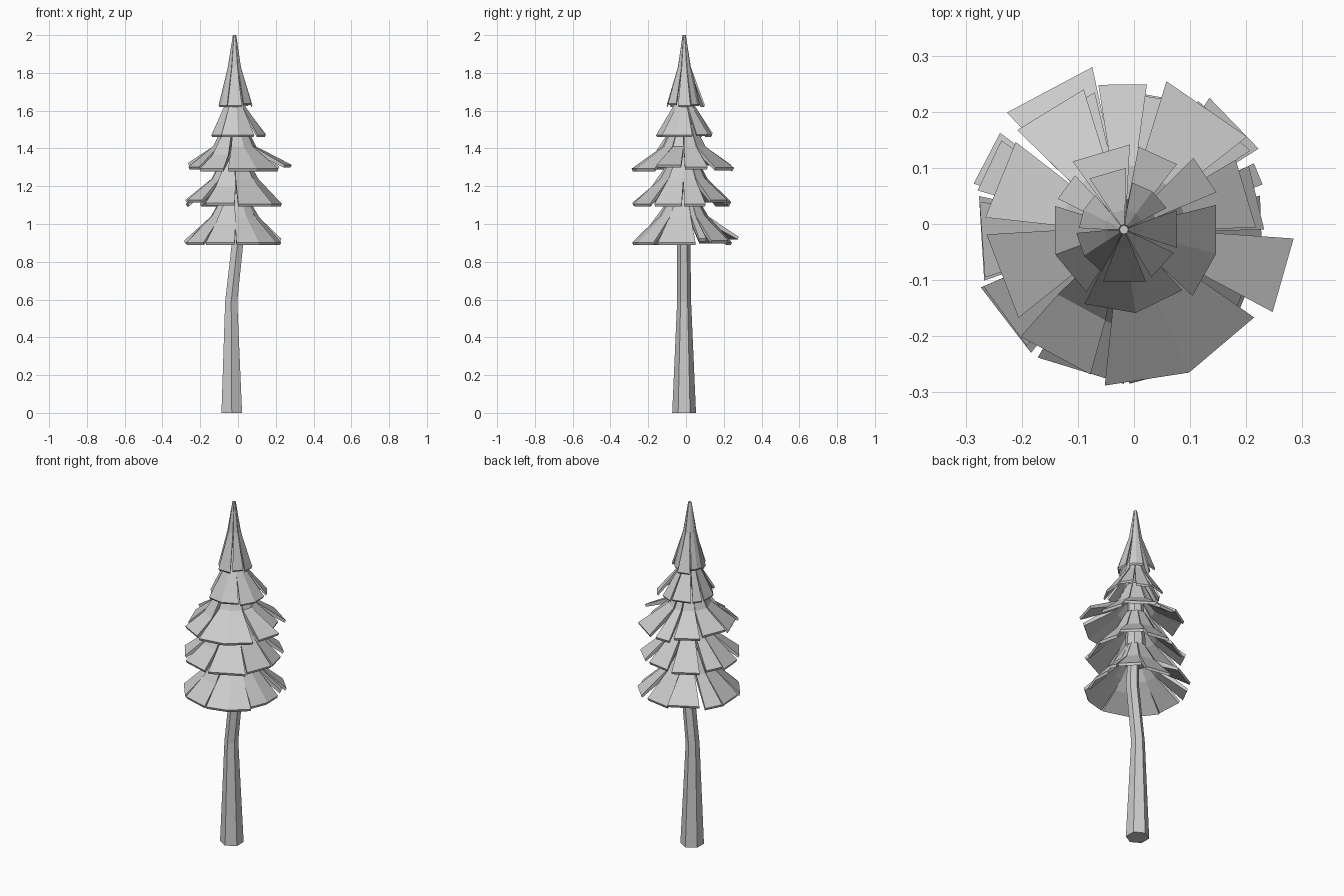
import bpy
import bmesh
from math import cos, sin, radians

if "Cube" in bpy.data.objects:
    bpy.data.objects.remove(bpy.data.objects["Cube"])

grey = bpy.data.materials.new("plain grey")
grey.use_nodes = True
GREY = (0.6, 0.6, 0.6, 1)
grey.diffuse_color = GREY
grey.node_tree.nodes["Principled BSDF"].inputs["Base Color"].default_value = GREY

AXIS_X, AXIS_Y = -0.018, -0.01


def finish(name, bm):
    bmesh.ops.recalc_face_normals(bm, faces=bm.faces)
    mesh = bpy.data.meshes.new(name)
    bm.to_mesh(mesh)
    bm.free()
    mesh.materials.append(grey)
    bpy.context.collection.objects.link(bpy.data.objects.new(name, mesh))


def loft(bm, rings):
    """Skin a list of closed vertex rings and cap both ends."""
    n = len(rings[0])
    for a, b in zip(rings, rings[1:]):
        for i in range(n):
            j = (i + 1) % n
            bm.faces.new((a[i], a[j], b[j], b[i]))
    bm.faces.new(rings[0])
    bm.faces.new(rings[-1])


def column(name, sections, sides):
    """Bent tapering column through (x, y, z, radius) sections."""
    bm = bmesh.new()
    rings = []
    for x, y, z, r in sections:
        angles = [radians(90 + 360 * k / sides) for k in range(sides)]
        rings.append([bm.verts.new((x + r * cos(a), y + r * sin(a), z)) for a in angles])
    loft(bm, rings)
    finish(name, bm)


def bough(bm, shape, top, middle, rim_z, thick):
    """One drooping wedge of foliage between two angles."""
    start, end, reach, lift, bulge = shape
    r0, z0 = top
    r1, z1 = middle[0] + bulge, middle[1] - 0.9 * bulge
    rim = rim_z + lift
    section = [(r0, z0), (r1, z1), (reach, rim), (reach - 0.006, rim - thick),
               (r1 * 0.9, z1 - thick * 2), (r0 * 0.4, z0 - thick * 3)]
    steps = max(1, round((end - start) / 32))
    rings = []
    for s in range(steps + 1):
        ring = []
        for k, (r, z) in enumerate(section):
            # wedges nearly meet at the core and part towards the rim
            spread = 0 if k in (2, 3) else 1.5
            a = radians(start - spread + (end - start + 2 * spread) * s / steps)
            ring.append(bm.verts.new((AXIS_X + r * cos(a), AXIS_Y + r * sin(a), z)))
        rings.append(ring)
    loft(bm, rings)


def tier(name, boughs, top, middle, rim_z, thick=0.014):
    bm = bmesh.new()
    for shape in boughs:
        bough(bm, shape, top, middle, rim_z, thick)
    finish(name, bm)


# Trunk: six sides, kinked part way up
column("trunk", [(-0.033, -0.01, 0, 0.063), (-0.036, -0.01, 0.59, 0.037),
                 (0, -0.012, 0.92, 0.035), (-0.01, -0.01, 1.3, 0.025)], 6)

# Foliage core, hidden behind the boughs
column("foliage_core", [(AXIS_X, AXIS_Y, 1.06, 0.06), (AXIS_X, AXIS_Y, 1.5, 0.04),
                        (AXIS_X, AXIS_Y, 1.8, 0.025), (AXIS_X, AXIS_Y, 2, 0.008)], 8)

# Foliage tiers: each bough is start angle, end angle, reach, rim lift, bulge
tier("lowest_tier", [
    (-88, -36, 0.275, 0, 0), (-34, 14, 0.25, 0, 0), (18, 27, 0.26, 0.02, 0),
    (31, 57, 0.28, 0.01, 0), (63, 97, 0.255, 0, 0), (101, 135, 0.295, 0.03, 0),
    (142, 163, 0.28, 0.01, 0), (167, 200, 0.265, 0, 0), (202, 233, 0.275, 0, 0),
    (236, 270, 0.275, 0, 0.05)], (0.06, 1.16), (0.13, 1.04), 0.902)

tier("lower_tier", [
    (-86, -42, 0.27, 0, 0), (-39, -3, 0.25, 0, 0), (0, 27, 0.25, 0, 0),
    (32, 60, 0.265, 0.02, 0), (65, 96, 0.25, 0.01, 0), (102, 137, 0.25, 0, 0),
    (144, 165, 0.27, 0.02, 0), (169, 199, 0.262, 0, 0), (202, 230, 0.27, 0.02, 0),
    (236, 270, 0.275, 0.005, 0.05)], (0.06, 1.36), (0.125, 1.24), 1.107)

tier("middle_tier", [
    (-97, -34, 0.28, 0, 0), (-29, -3, 0.303, 0.02, 0), (1, 32, 0.235, 0.01, 0),
    (37, 74, 0.275, 0.005, 0), (81, 100, 0.262, 0, 0), (106, 137, 0.26, 0.02, 0),
    (141, 175, 0.248, 0.03, 0), (182, 220, 0.245, 0.01, 0),
    (226, 257, 0.265, 0, 0.05)], (0.055, 1.53), (0.115, 1.41), 1.293)

tier("upper_tier", [
    (-118, -46, 0.15, 0, 0), (-44, 15, 0.17, 0, 0), (22, 46, 0.178, 0.005, 0),
    (51, 80, 0.15, 0, 0), (86, 127, 0.152, 0.01, 0), (132, 155, 0.13, 0, 0),
    (161, 239, 0.13, 0, 0)], (0.025, 1.74), (0.06, 1.62), 1.47, 0.01)

tier("tip_tier", [
    (-112, -67, 0.1, 0, 0), (-60, -25, 0.098, 0.01, 0), (-19, 20, 0.1, 0, 0),
    (27, 80, 0.085, 0.005, 0), (88, 124, 0.11, 0, 0), (130, 178, 0.08, 0.01, 0),
    (184, 242, 0.085, 0, 0)], (0.009, 2), (0.036, 1.83), 1.628, 0.009)
